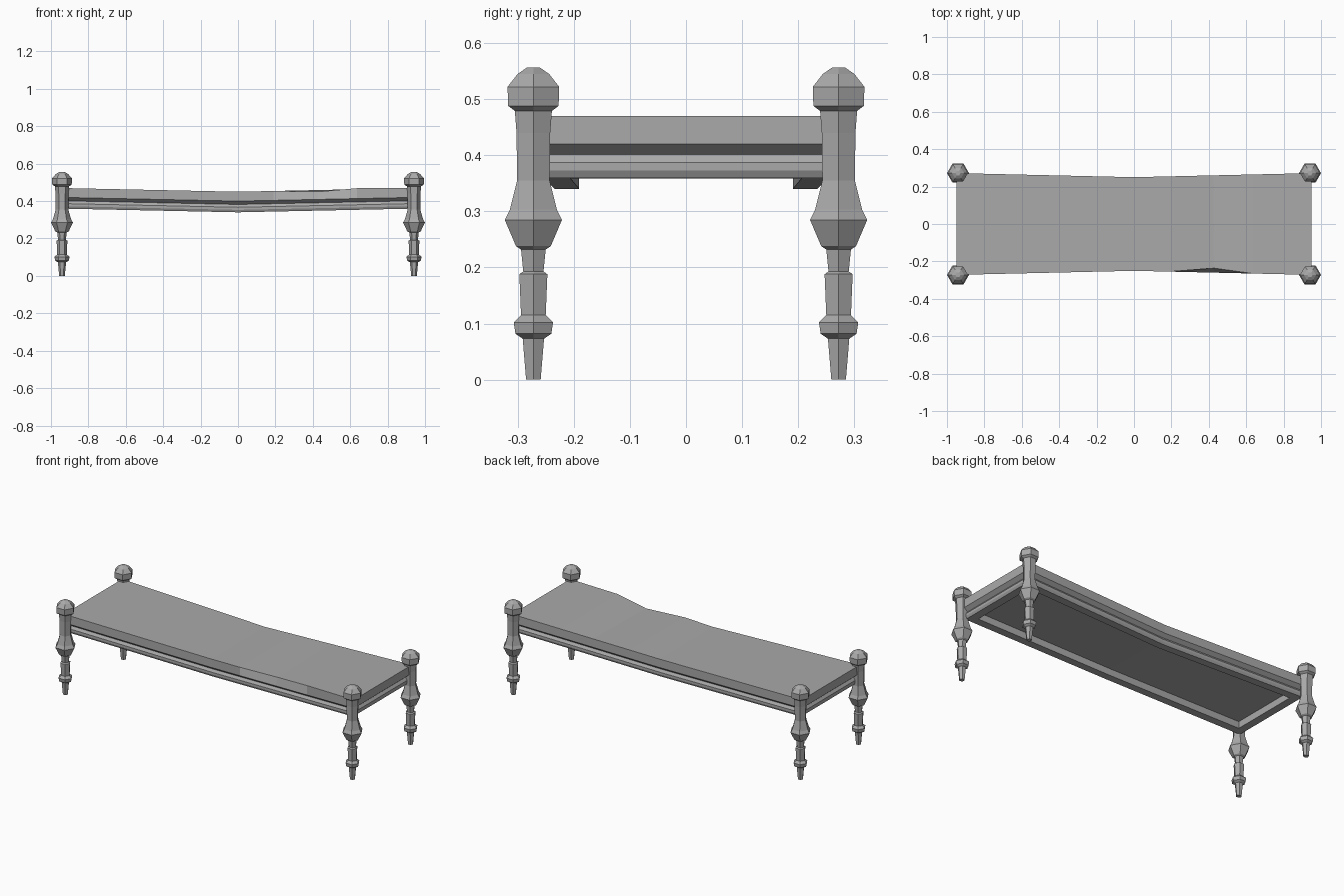
import bpy, bmesh, math

cube = bpy.data.objects.get("Cube")
if cube:
    bpy.data.objects.remove(cube, do_unlink=True)

grey = bpy.data.materials.new("plain_grey")
grey.use_nodes = True
colour = (0.4, 0.4, 0.4, 1)
grey.diffuse_color = colour
grey.node_tree.nodes["Principled BSDF"].inputs["Base Color"].default_value = colour

HALF_X, HALF_Y = 0.95, 0.272
SAG, PINCH = 0.02, 0.08          # drop and narrowing at mid length


def finish(name, bm):
    bmesh.ops.recalc_face_normals(bm, faces=bm.faces)
    mesh = bpy.data.meshes.new(name)
    bm.to_mesh(mesh)
    bm.free()
    mesh.materials.append(grey)
    obj = bpy.data.objects.new(name, mesh)
    bpy.context.collection.objects.link(obj)
    return obj


def ring(bm, inset, z, stations):
    """Rectangular loop, front edge then back edge, with points along its length."""
    def row(side):
        return [bm.verts.new((s * (HALF_X - inset), side * (HALF_Y - inset), z))
                for s in stations]
    return row(-1), row(1)


def bridge(bm, a, b):
    la, lb = a[0] + a[1][::-1], b[0] + b[1][::-1]
    n = len(la)
    for i in range(n):
        j = (i + 1) % n
        bm.faces.new((la[i], la[j], lb[j], lb[i]))


def cap(bm, r):
    front, back = r
    for i in range(len(front) - 1):
        bm.faces.new((front[i], front[i + 1], back[i + 1], back[i]))


def sag(bm):
    for v in bm.verts:
        t = max(0, 1 - abs(v.co.x) / HALF_X)
        v.co.z -= SAG * t
        v.co.y *= 1 - PINCH * t


# Turned legs: six-sided lathe, (half width across flats, height)
LEG = [(0.013, 0), (0.019, 0.073), (0.032, 0.082), (0.035, 0.102),
       (0.022, 0.115), (0.025, 0.188), (0.018, 0.193), (0.022, 0.232),
       (0.031, 0.238), (0.051, 0.285), (0.042, 0.303), (0.029, 0.355),
       (0.03, 0.44), (0.033, 0.479), (0.045, 0.488), (0.046, 0.522),
       (0.028, 0.545), (0.012, 0.556)]


def add_leg(name, x, y):
    bm = bmesh.new()
    loops = []
    for w, z in LEG:
        r = w / math.cos(math.pi / 6)
        loops.append([bm.verts.new((x + r * math.cos(k * math.pi / 3),
                                    y + r * math.sin(k * math.pi / 3), z))
                      for k in range(6)])
    for a, b in zip(loops, loops[1:]):
        for k in range(6):
            j = (k + 1) % 6
            bm.faces.new((a[k], a[j], b[j], b[k]))
    bm.faces.new(loops[0])
    bm.faces.new(loops[-1])
    finish(name, bm)


for side, sx in (("right", -1), ("left", 1)):
    for end, sy in (("front", -1), ("back", 1)):
        add_leg(f"{end}_{side}_leg", sx * 0.941, sy * HALF_Y)

# Moulded frame: closed profile (inset, height) swept round the rectangle
bm = bmesh.new()
profile = [(0.065, 0.36), (0.018, 0.36), (0.011, 0.373),
           (0.011, 0.387), (0.022, 0.402), (0.065, 0.402)]
rings = [ring(bm, d, z, (-1, 0, 1)) for d, z in profile]
for a, b in zip(rings, rings[1:] + rings[:1]):
    bridge(bm, a, b)
sag(bm)
finish("frame", bm)

# Sagging cushion with an undercut lower edge
bm = bmesh.new()
stations = (-1, -0.4, 0, 0.2, 0.45, 0.67, 1)
rings = [ring(bm, d, z, stations) for d, z in ((0.025, 0.4), (0, 0.42), (0, 0.47))]
bridge(bm, rings[0], rings[1])
bridge(bm, rings[1], rings[2])
cap(bm, rings[0])
cap(bm, rings[2])
sag(bm)
# Worn dip in the front top edge
dip, crest = rings[2][0][4], rings[2][0][5]
dip.co.y, dip.co.z = -0.236, 0.45
crest.co.z = 0.469
finish("cushion", bm)
